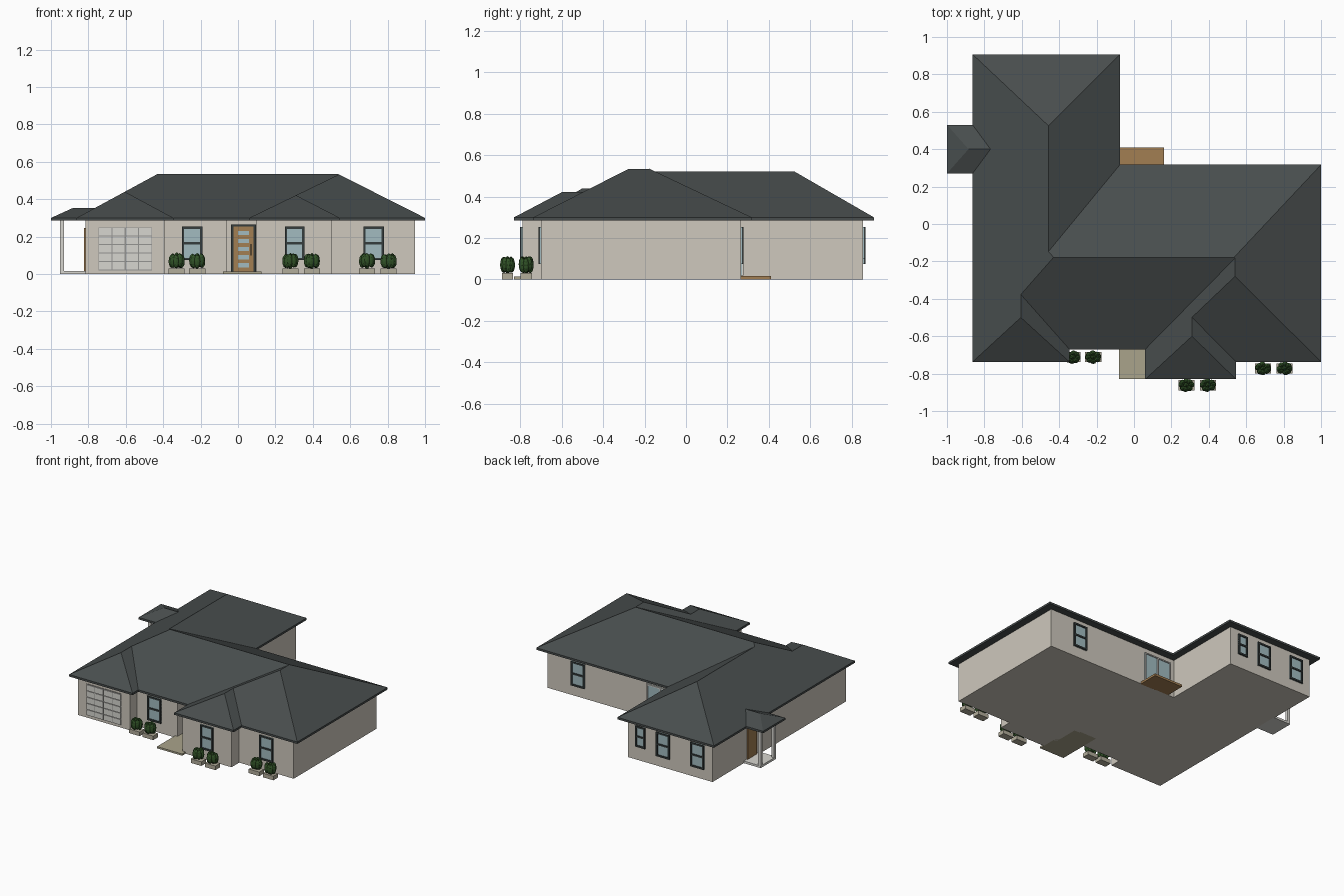
import bpy, bmesh, math, random
from mathutils import Matrix, Vector

if "Cube" in bpy.data.objects:
    bpy.data.objects.remove(bpy.data.objects["Cube"])

random.seed(4)

def mat(name, r, g, b):
    m = bpy.data.materials.new(name)
    m.diffuse_color = (r, g, b, 1)
    m.use_nodes = True
    m.node_tree.nodes["Principled BSDF"].inputs["Base Color"].default_value = m.diffuse_color
    return m

WALL = mat("warm grey render", .62, .58, .51)
ROOF = mat("slate roof", .065, .075, .075)
FRAME = mat("dark frame", .035, .045, .045)
GLASS = mat("blue grey glass", .36, .50, .53)
WOOD = mat("timber", .36, .21, .085)
LEAF = mat("leaf green", .03, .085, .02)
STONE = mat("planter stone", .45, .42, .33)
PAVE = mat("path paving", .40, .37, .26)
WHITE = mat("off white trim", .68, .67, .63)
GREY = mat("groove grey", .30, .30, .29)

def obj(name, bm, m):
    me = bpy.data.meshes.new(name)
    bmesh.ops.recalc_face_normals(bm, faces=bm.faces)
    bm.to_mesh(me)
    bm.free()
    me.materials.append(m)
    o = bpy.data.objects.new(name, me)
    bpy.context.scene.collection.objects.link(o)
    return o

def add_box(bm, x0, x1, y0, y1, z0, z1):
    c = Vector(((x0 + x1) / 2, (y0 + y1) / 2, (z0 + z1) / 2))
    s = Matrix.Diagonal((abs(x1 - x0), abs(y1 - y0), abs(z1 - z0), 1))
    bmesh.ops.create_cube(bm, size=1, matrix=Matrix.Translation(c) @ s)

def boxes(name, m, *dims):
    bm = bmesh.new()
    for d in dims:
        add_box(bm, *d)
    return obj(name, bm, m)

def union(parts):
    """Merge overlapping solids into the first one."""
    base = parts[0]
    for p in parts[1:]:
        mod = base.modifiers.new("join", 'BOOLEAN')
        mod.operation, mod.solver, mod.object = 'UNION', 'EXACT', p
    dg = bpy.context.evaluated_depsgraph_get()
    me = bpy.data.meshes.new_from_object(base.evaluated_get(dg))
    base.modifiers.clear()
    base.data = me
    for p in parts[1:]:
        bpy.data.objects.remove(p)

# ---- Roof: overlapping hipped solids merged together
EAVE0, EAVE1 = .285, .30

def hip(x0, x1, y0, y1, a, b, z):
    """Hipped roof on a rectangle with ridge a-b at height z."""
    bm = bmesh.new()
    ring = [(x0, y0), (x1, y0), (x1, y1), (x0, y1)]
    lo = [bm.verts.new((x, y, EAVE0)) for x, y in ring]
    hi = [bm.verts.new((x, y, EAVE1)) for x, y in ring]
    p, q = (bm.verts.new((*v, z)) for v in (a, b))
    bm.faces.new(lo)
    for i in range(4):
        j = (i + 1) % 4
        bm.faces.new((lo[i], lo[j], hi[j], hi[i]))
    if a[0] == b[0]:     # ridge runs front to back
        tops = [(0, 1, p), (1, 2, q, p), (2, 3, q), (3, 0, p, q)]
    else:                # ridge runs left to right
        tops = [(0, 1, q, p), (1, 2, q), (2, 3, p, q), (3, 0, p)]
    for i, j, *r in tops:
        bm.faces.new((hi[i], hi[j], *r))
    return obj("roof", bm, ROOF)

L, R = -.863, 1.0
sl = .235 / (-.43 - L)            # slope of the shared left plane
sr = .235 / (R - .535)            # slope of the shared right plane
ez = EAVE1 + sr * (R - .54)
se = (ez - EAVE1) / (.54 - .06)
union([
    hip(L, R, -.67, .317, (-.43, -.178), (.535, -.178), .535),
    hip(L, -.075, -.66, .907, (-.457, -.15), (-.457, .525), EAVE1 + sl * (-.457 - L)),
    hip(L, -.345, -.737, -.1, (-.605, -.5), (-.605, -.37), EAVE1 + sl * (-.605 - L)),
    hip(.06, R, -.737, .25, (.54, -.28), (.54, -.18), ez),
    hip(.06, .545, -.83, -.3, (.31, -.6), (.31, -.48), EAVE1 + se * .25),
    hip(-1, -.6, .27, .53, (-.885, .4), (-.75, .4), .352),
])

# ---- Walls: merged blocks, leaving an entry recess
H = .288
union([boxes("walls", WALL, d) for d in (
    (-.815, .945, -.50, .265, 0, H),
    (-.815, -.125, -.40, .855, 0, H),
    (-.815, -.39, -.70, -.3, 0, H),
    (-.5, -.06, -.62, -.3, 0, H),
    (.10, .945, -.70, -.3, 0, H),
    (.10, .50, -.79, -.35, 0, H))])

# ---- Windows: glass plate with dark bars; s is the outward y direction
def window(name, x0, x1, z0, z1, y, s, upright=False, t=.012):
    boxes(name + "_glass", GLASS, (x0, x1, y, y + s * .005, z0, z1))
    d = (y, y + s * .012)
    bars = [(x0, x0 + t, *d, z0, z1), (x1 - t, x1, *d, z0, z1),
            (x0 + t, x1 - t, *d, z0, z0 + t), (x0 + t, x1 - t, *d, z1 - t, z1)]
    xm, zm = (x0 + x1) / 2, (z0 + z1) / 2
    if upright:
        bars.append((xm - t / 2, xm + t / 2, *d, z0 + t, z1 - t))
    else:
        bars.append((x0 + t, x1 - t, *d, zm - t / 2, zm + t / 2))
    boxes(name + "_frame", FRAME if not upright else WHITE, *bars)

for i, (x0, x1, z0, y, s) in enumerate((
        (-.30, -.19, .075, -.62, -1), (.25, .355, .075, -.79, -1),
        (.67, .78, .075, -.70, -1), (.64, .75, .075, .265, 1),
        (-.27, -.19, .10, .855, 1), (-.47, -.36, .075, .855, 1),
        (-.75, -.64, .075, .855, 1))):
    window(f"window_{i + 1}", x0, x1, z0, .253, y, s)
window("sliding_door", -.09, .13, .018, .25, .265, 1, True, .008)

# ---- Garage door: raised panels on a grey sheet
gx0, gx1, gz0, gz1 = -.745, -.46, .02, .25
boxes("garage_sheet", GREY, (gx0, gx1, -.70, -.704, gz0, gz1))
cols, rows, g = 4, 5, .003
pw, ph = (gx1 - gx0) / cols, (gz1 - gz0) / rows
boxes("garage_panels", WHITE, *[
    (gx0 + i * pw + g, gx0 + (i + 1) * pw - g, -.702, -.709,
     gz0 + j * ph + g, gz0 + (j + 1) * ph - g)
    for i in range(cols) for j in range(rows)])

# ---- Front door with five glass lights
y = -.50
boxes("front_door_frame", FRAME, (-.037, -.025, y, y - .014, .012, .265),
      (.083, .097, y, y - .014, .012, .265), (-.025, .083, y, y - .014, .255, .265))
boxes("front_door", WOOD, (-.025, .083, y, y - .008, .012, .255))
boxes("front_door_lights", GLASS, *[
    (.0, .058, y - .006, y - .011, .036 + k * .043, .058 + k * .043) for k in range(5)])
boxes("door_handle", FRAME, (.066, .072, y - .006, y - .02, .10, .16))

# ---- Slabs and side porch
boxes("front_step", PAVE, (-.08, .125, -.83, -.49, 0, .013))
boxes("back_deck", WOOD, (-.075, .16, .26, .41, 0, .016))
boxes("porch_slab", WHITE, (-.953, -.81, .31, .49, 0, .016))
boxes("porch_posts", WHITE, *[
    (-.953, -.93, c - .011, c + .011, .016, .287) for c in (.322, .478)])
boxes("side_door", WOOD, (-.823, -.812, .345, .455, .016, .245))

# ---- Planters with lobed bushes
for i, (x, y) in enumerate(((-.328, -.712), (-.218, -.712), (.28, -.862),
                            (.395, -.862), (.69, -.772), (.805, -.772))):
    boxes(f"planter_{i + 1}", STONE, (x - .043, x + .043, y - .027, y + .027, 0, .03))
    bm = bmesh.new()
    for k in range(9):
        a = k * math.tau / 8 + random.uniform(-.2, .2)
        r = .024 if k < 8 else 0
        c = Vector((x + 1.08 * r * math.cos(a), y + .85 * r * math.sin(a),
                    .072 + random.uniform(-.005, .003)))
        size = Matrix.Diagonal((.018, .016, .037 if k < 8 else .043, 1))
        bmesh.ops.create_icosphere(bm, subdivisions=2, radius=1,
                                   matrix=Matrix.Translation(c) @ size)
    obj(f"bush_{i + 1}", bm, LEAF)
